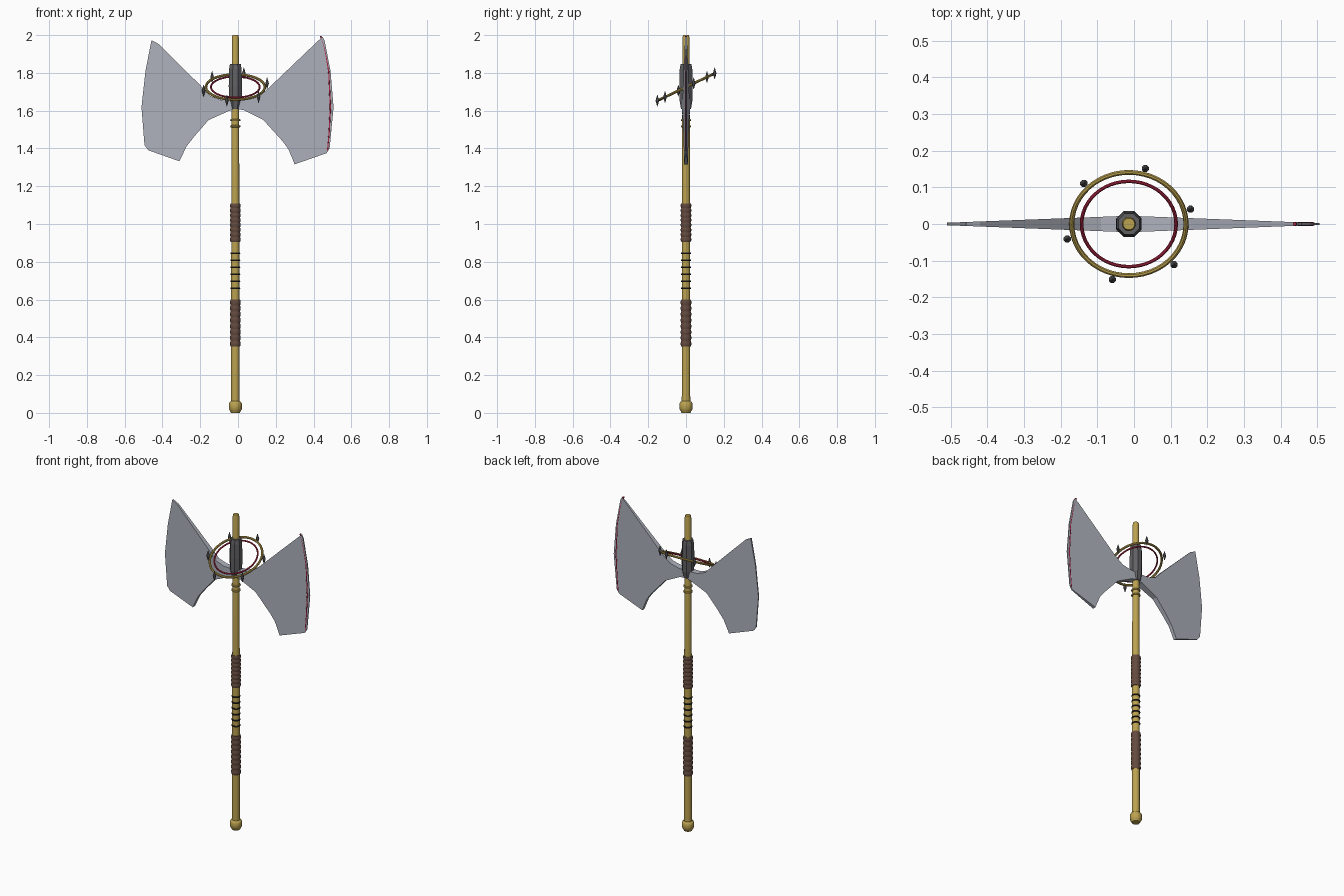
import bpy, bmesh, math
from mathutils import Matrix

if "Cube" in bpy.data.objects:
    bpy.data.objects.remove(bpy.data.objects["Cube"])

CX = -0.014


def mat(name, col):
    m = bpy.data.materials.new(name)
    m.diffuse_color = (*col, 1)
    m.use_nodes = True
    m.node_tree.nodes["Principled BSDF"].inputs["Base Color"].default_value = m.diffuse_color
    return m


GOLD = mat("gold", (0.50, 0.36, 0.08))
RED = mat("red", (0.45, 0.02, 0.06))
BROWN = mat("leather", (0.13, 0.07, 0.05))
BLACK = mat("black", (0.015, 0.015, 0.015))
IRON = mat("iron", (0.12, 0.12, 0.13))
STEEL = mat("steel", (0.42, 0.44, 0.50))


def finish(name, bm, m, smooth=True):
    bmesh.ops.recalc_face_normals(bm, faces=bm.faces)
    me = bpy.data.meshes.new(name)
    bm.to_mesh(me)
    bm.free()
    ob = bpy.data.objects.new(name, me)
    bpy.context.collection.objects.link(ob)
    me.materials.append(m)
    if smooth:
        bpy.ops.object.select_all(action='DESELECT')
        ob.select_set(True)
        bpy.context.view_layer.objects.active = ob
        bpy.ops.object.shade_smooth_by_angle(angle=math.radians(32))
    return ob


def lathe(name, prof, m, n=16, loc=(CX, 0, 0), smooth=True):
    """Capped surface of revolution from (radius, z) pairs."""
    bm = bmesh.new()
    rings = [[bm.verts.new((loc[0] + r * math.cos(2 * math.pi * (i + .5) / n),
                            loc[1] + r * math.sin(2 * math.pi * (i + .5) / n),
                            loc[2] + z)) for i in range(n)] for r, z in prof]
    for a, b in zip(rings, rings[1:]):
        for i in range(n):
            j = (i + 1) % n
            bm.faces.new((a[i], a[j], b[j], b[i]))
    bm.faces.new(rings[0])
    bm.faces.new(rings[-1])
    return finish(name, bm, m, smooth)


def torus(name, R, r, m, loc, tilt=0, n=48, k=8):
    bm = bmesh.new()
    g = [[bm.verts.new(((R + r * math.cos(2 * math.pi * j / k)) * math.cos(2 * math.pi * i / n),
                        (R + r * math.cos(2 * math.pi * j / k)) * math.sin(2 * math.pi * i / n),
                        r * math.sin(2 * math.pi * j / k))) for j in range(k)] for i in range(n)]
    for i in range(n):
        for j in range(k):
            a, b = g[i], g[(i + 1) % n]
            bm.faces.new((a[j], b[j], b[(j + 1) % k], a[(j + 1) % k]))
    bm.transform(Matrix.Translation(loc) @ Matrix.Rotation(tilt, 4, 'X'))
    return finish(name, bm, m)


# shaft, pommel and collar
lathe("shaft", [(.023, 0.03), (.022, 1.0), (.019, 1.985), (.016, 2.0)], GOLD)
lathe("pommel", [(.024, 0), (.030, .012), (.035, .02), (.035, .05), (.030, .058), (.024, .062)], GOLD)
lathe("collar", [(.029, 1.61), (.036, 1.65), (.038, 1.73), (.036, 1.82), (.031, 1.848)],
      IRON, n=8, smooth=False)

# wrapped leather grips
for name, z0, z1 in (("lower_grip", .35, .60), ("upper_grip", .905, 1.11)):
    n = 8
    h = (z1 - z0) / n
    prof = []
    for i in range(n):
        z = z0 + i * h
        prof += [(.0255, z + .001), (.0285, z + .3 * h), (.0285, z + .7 * h), (.0255, z + h - .001)]
    lathe(name, prof, BROWN)

# binding rings on the shaft
for i in range(6):
    torus(f"black_band_{i}", .0215, .005, BLACK, (CX, 0, .66 + .037 * i), n=20)
for i, z in enumerate((1.517, 1.55)):
    torus(f"neck_ring_{i}", .0215, .006, GOLD, (CX, 0, z), n=20)

# wedge-shaped blades, thinning towards the cutting edge
LEFT = [(CX, 1.655), (-.09, 1.657), (-.146, 1.677), (-.20, 1.735), (-.42, 1.953), (-.458, 1.973),
        (-.49, 1.81), (-.511, 1.618), (-.495, 1.417), (-.474, 1.39), (-.31, 1.332),
        (-.273, 1.41), (-.23, 1.465), (-.156, 1.55), (-.045, 1.60), (CX, 1.61)]
RIGHT = [(CX, 1.655), (.04, 1.658), (.10, 1.672), (.156, 1.714), (.42, 1.966), (.448, 1.99),
         (.458, 1.973), (.49, 1.81), (.506, 1.618), (.485, 1.40), (.469, 1.375), (.30, 1.316),
         (.267, 1.396), (.236, 1.438), (.135, 1.55), (.03, 1.603), (CX, 1.61)]
for name, pts in (("left_blade", LEFT), ("right_blade", RIGHT)):
    bm = bmesh.new()
    half = lambda x: .0225 - .0385 * abs(x - CX)
    f = [bm.verts.new((x, -half(x), z)) for x, z in pts]
    b = [bm.verts.new((x, half(x), z)) for x, z in pts]
    bm.faces.new(f)
    bm.faces.new(b[::-1])
    for i in range(len(pts)):
        j = (i + 1) % len(pts)
        bm.faces.new((f[i], b[i], b[j], f[j]))
    finish(name, bm, STEEL, False)

# thin red inlay following the right cutting edge
cu = bpy.data.curves.new("red_edge_line", 'CURVE')
cu.dimensions = '3D'
cu.bevel_depth = .0052
cu.bevel_resolution = 1
cu.use_fill_caps = True
path = [(.438, 1.995), (.458, 1.93), (.480, 1.81), (.489, 1.62), (.482, 1.48), (.474, 1.39)]
sp = cu.splines.new('POLY')
sp.points.add(len(path) - 1)
for p, (x, z) in zip(sp.points, path):
    p.co = (x, 0, z, 1)
cu.materials.append(RED)
bpy.context.collection.objects.link(bpy.data.objects.new("red_edge_line", cu))

# tilted halo rings with six spiked studs
TILT, HZ = math.radians(25.5), 1.725
torus("gold_halo", .156, .007, GOLD, (CX, 0, HZ), TILT)
torus("red_halo", .129, .005, RED, (CX, 0, HZ), TILT)
for i in range(6):
    a = math.radians(15 + 60 * i)
    y = .174 * math.sin(a)
    lathe(f"halo_stud_{i}", [(.001, -.031), (.006, -.014), (.0105, 0), (.006, .014), (.001, .031)], IRON, n=8,
          loc=(CX + .174 * math.cos(a), y * math.cos(TILT), HZ + y * math.sin(TILT)), smooth=False)
